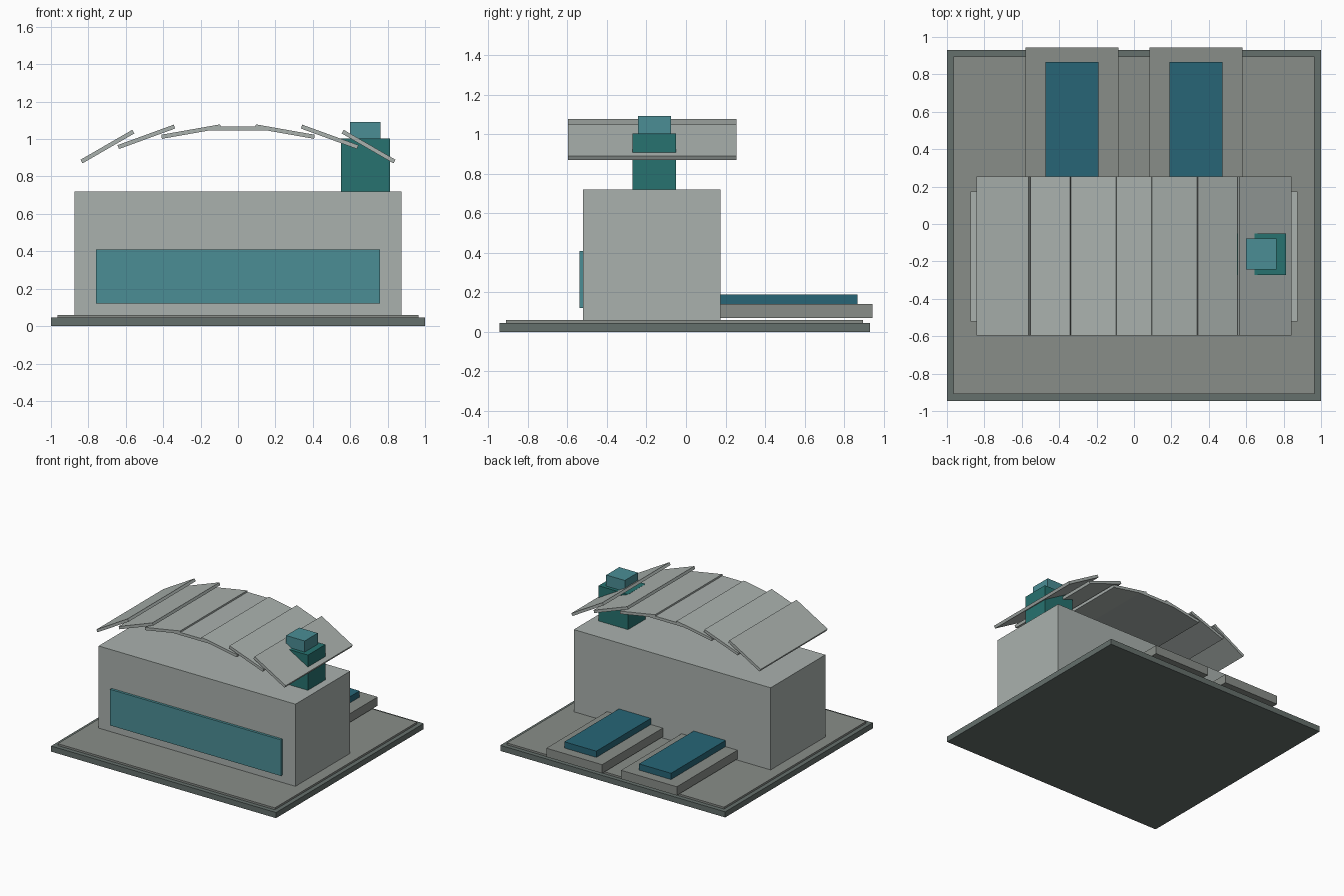
import bpy
import math

if "Cube" in bpy.data.objects:
    bpy.data.objects.remove(bpy.data.objects["Cube"])


def material(name, rgb):
    m = bpy.data.materials.new(name)
    m.diffuse_color = (*rgb, 1)
    m.use_nodes = True
    m.node_tree.nodes["Principled BSDF"].inputs["Base Color"].default_value = m.diffuse_color
    return m


dark = material("dark_grey", (0.13, 0.16, 0.15))
floor = material("floor_grey", (0.25, 0.27, 0.25))
wall = material("wall_grey", (0.40, 0.44, 0.42))
glass = material("window_teal", (0.07, 0.27, 0.30))
green = material("stack_green", (0.02, 0.17, 0.16))
blue = material("pad_blue", (0.02, 0.13, 0.18))


def box(name, x, y, z, mat, tilt=0):
    """Box from (min, max) ranges, optionally tilted about y."""
    ranges = (x, y, z)
    bpy.ops.mesh.primitive_cube_add(
        size=1, location=[(a + b) / 2 for a, b in ranges],
        rotation=(0, math.radians(tilt), 0))
    ob = bpy.context.object
    ob.name = name
    ob.scale = [b - a for a, b in ranges]
    ob.data.materials.append(mat)
    return ob


# Stepped base
box("base_slab", (-1, 1), (-0.945, 0.93), (0, 0.045), dark)
box("base_floor", (-0.965, 0.965), (-0.91, 0.895), (0.045, 0.06), floor)

# Hall and long front window
box("hall", (-0.875, 0.875), (-0.52, 0.175), (0.06, 0.72), wall)
box("front_window", (-0.76, 0.76), (-0.54, -0.515), (0.12, 0.41), glass)

# Two loading bays at the back, each with a raised pad
for side, s in (("left", -1), ("right", 1)):
    c = 0.332 * s
    box(f"{side}_bay", (c - 0.248, c + 0.248), (0.165, 0.945), (0.07, 0.14), floor)
    box(f"{side}_bay_pad", (c - 0.142, c + 0.142), (0.165, 0.867), (0.135, 0.19), blue)

# Arched roof of overlapping tilted panels: offset, height, tilt
L, T = 0.32, 0.022
for i, (px, pz, a) in enumerate([(0, 1.056, 0), (0.251, 1.04, 10),
                                 (0.49, 1.012, 20), (0.698, 0.96, 30)]):
    for s in ((1,) if i == 0 else (-1, 1)):
        box(f"roof_panel_{i}_{'right' if s > 0 else 'left'}",
            (s * px - L / 2, s * px + L / 2), (-0.597, 0.255),
            (pz - T / 2, pz + T / 2), wall, s * a)

# Stack passing through the roof, with cap
box("stack", (0.55, 0.812), (-0.272, -0.05), (0.715, 1.003), green)
box("stack_cap", (0.598, 0.763), (-0.243, -0.077), (1.0, 1.092), glass)
